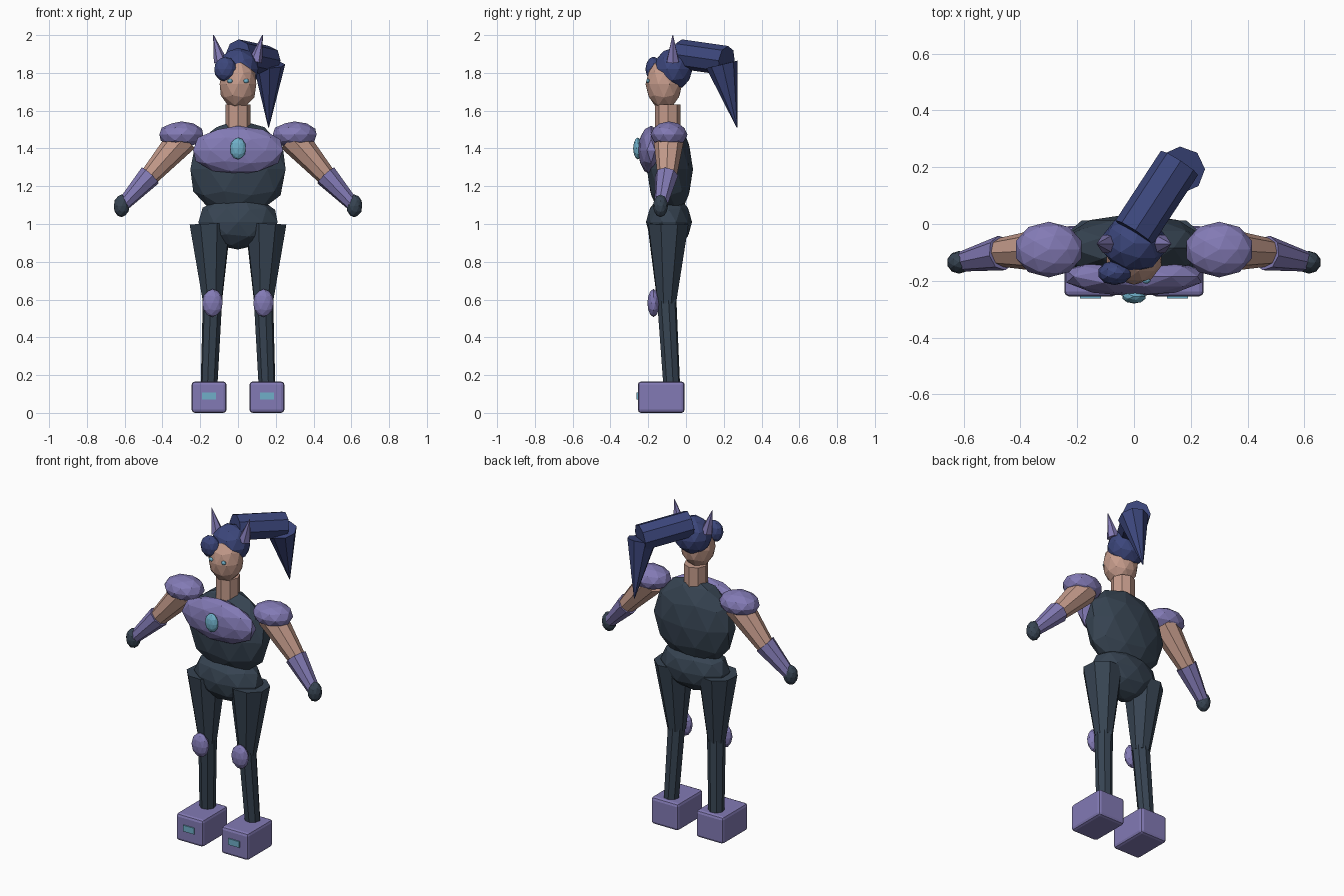
import bpy, bmesh
from math import radians
from mathutils import Vector, Matrix

if "Cube" in bpy.data.objects:
    bpy.data.objects.remove(bpy.data.objects["Cube"], do_unlink=True)


def material(name, rgb):
    mat = bpy.data.materials.new(name)
    mat.use_nodes = True
    mat.diffuse_color = (*rgb, 1)
    mat.node_tree.nodes["Principled BSDF"].inputs["Base Color"].default_value = (*rgb, 1)
    return mat


SUIT = material("dark slate", (0.038, 0.058, 0.085))
ARMOUR = material("lavender", (0.225, 0.195, 0.46))
SKIN = material("skin", (0.56, 0.33, 0.26))
HAIR = material("navy hair", (0.045, 0.062, 0.2))
GLOW = material("light blue", (0.16, 0.43, 0.58))


def finish(name, bm, mat):
    bmesh.ops.recalc_face_normals(bm, faces=bm.faces)
    mesh = bpy.data.meshes.new(name)
    bm.to_mesh(mesh)
    bm.free()
    mesh.materials.append(mat)
    obj = bpy.data.objects.new(name, mesh)
    bpy.context.collection.objects.link(obj)
    return obj


def ball(name, mat, centre, size, detail=2):
    """Faceted ellipsoid."""
    bm = bmesh.new()
    bmesh.ops.create_icosphere(bm, subdivisions=detail, radius=1)
    bm.transform(Matrix.Translation(centre) @ Matrix.Diagonal((*size, 1)))
    return finish(name, bm, mat)


def limb(name, mat, start, end, r1, r2, sides=8):
    """Tapered prism between two points."""
    start, end = Vector(start), Vector(end)
    axis = end - start
    bm = bmesh.new()
    bmesh.ops.create_cone(bm, cap_ends=True, segments=sides, radius1=r1,
                          radius2=r2, depth=axis.length)
    turn = axis.to_track_quat("Z", "Y").to_matrix().to_4x4()
    bm.transform(Matrix.Translation((start + end) / 2) @ turn)
    bmesh.ops.remove_doubles(bm, verts=bm.verts, dist=0.0001)
    return finish(name, bm, mat)


def box(name, mat, centre, size, bevel=0):
    bm = bmesh.new()
    bmesh.ops.create_cube(bm, size=1)
    bm.transform(Matrix.Translation(centre) @ Matrix.Diagonal((*size, 1)))
    obj = finish(name, bm, mat)
    if bevel:
        mod = obj.modifiers.new("soft edges", "BEVEL")
        mod.width, mod.segments = bevel, 2
    return obj


# Trunk
ball("torso", SUIT, (0, -0.085, 1.29), (0.265, 0.122, 0.262))
ball("pelvis", SUIT, (0, -0.09, 1.01), (0.22, 0.122, 0.145))
ball("chest_plate", ARMOUR, (0, -0.185, 1.39), (0.25, 0.07, 0.13))
ball("chest_gem", GLOW, (0, -0.255, 1.4), (0.043, 0.025, 0.058))

# Head
limb("neck", SKIN, (0, -0.096, 1.49), (0, -0.096, 1.632), 0.067, 0.067)
ball("head", SKIN, (0, -0.117, 1.74), (0.102, 0.097, 0.132))
ball("hair_cap", HAIR, (0, -0.068, 1.82), (0.113, 0.103, 0.112))
ball("hair_fringe", HAIR, (-0.068, -0.172, 1.82), (0.06, 0.043, 0.066))
limb("ponytail_root", HAIR, (0, -0.03, 1.9), (0.16, 0.215, 1.865), 0.078, 0.078)
limb("ponytail_tip", HAIR, (0.165, 0.19, 1.845), (0.162, 0.27, 1.51), 0.085, 0.002)

# Paired parts
for side, s in (("left", 1), ("right", -1)):
    limb(side + "_ear", ARMOUR, (s * 0.092, -0.07, 1.86), (s * 0.13, -0.07, 2.0), 0.037, 0.002, 6)
    ball(side + "_eye", GLOW, (s * 0.043, -0.2, 1.757), (0.015, 0.01, 0.012))

    # Arm
    ball(side + "_shoulder", ARMOUR, (s * 0.3, -0.09, 1.473), (0.122, 0.098, 0.07))
    limb(side + "_upper_arm", SKIN, (s * 0.29, -0.09, 1.455), (s * 0.475, -0.1, 1.245), 0.082, 0.05)
    limb(side + "_forearm", ARMOUR, (s * 0.465, -0.102, 1.257), (s * 0.61, -0.133, 1.1), 0.062, 0.035)
    ball(side + "_hand", SUIT, (s * 0.616, -0.135, 1.096), (0.043, 0.04, 0.06))

    # Leg
    limb(side + "_thigh", SUIT, (s * 0.147, -0.096, 1.0), (s * 0.135, -0.102, 0.58), 0.115, 0.052)
    limb(side + "_shin", SUIT, (s * 0.135, -0.102, 0.6), (s * 0.153, -0.076, 0.15), 0.052, 0.045)
    ball(side + "_knee_pad", ARMOUR, (s * 0.135, -0.172, 0.582), (0.056, 0.033, 0.074))
    box(side + "_boot", ARMOUR, (s * 0.153, -0.131, 0.083), (0.185, 0.248, 0.166), 0.017)
    box(side + "_boot_light", GLOW, (s * 0.153, -0.2575, 0.09), (0.075, 0.009, 0.038))
